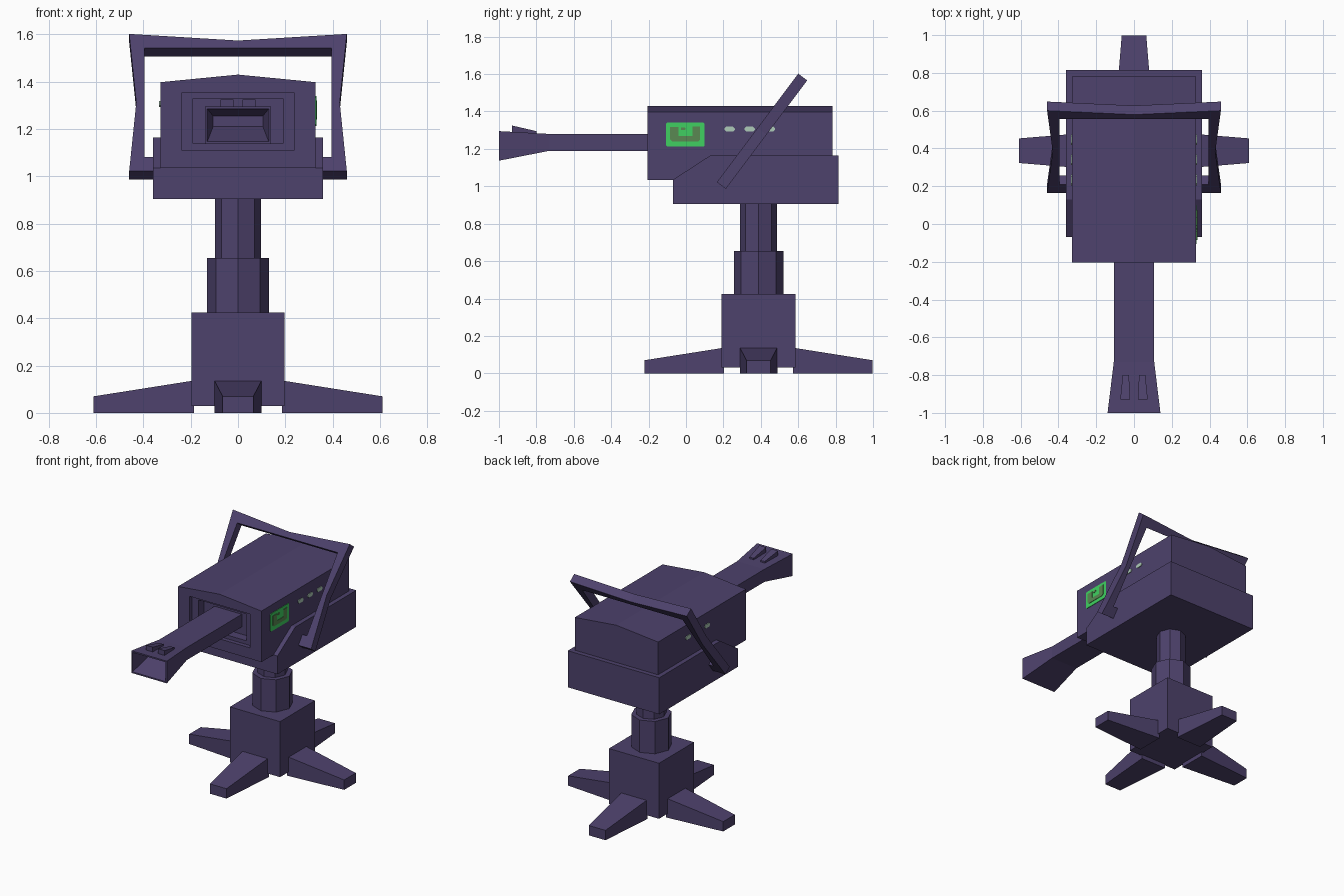
import bpy, bmesh, math
from mathutils import Vector, Matrix

cube = bpy.data.objects.get("Cube")
if cube:
    bpy.data.objects.remove(cube, do_unlink=True)


def material(name, rgb):
    m = bpy.data.materials.new(name)
    m.use_nodes = True
    m.diffuse_color = (*rgb, 1)
    m.node_tree.nodes["Principled BSDF"].inputs["Base Color"].default_value = (*rgb, 1)
    return m


PURPLE = material("dark purple", (0.075, 0.054, 0.15))
GREEN = material("screen green", (0.05, 0.63, 0.12))
OLIVE = material("screen olive", (0.10, 0.25, 0.085))
PALE = material("pale lights", (0.42, 0.60, 0.48))


def loft(name, rings, mat=PURPLE):
    """Skin a list of equal-length point rings and cap both ends."""
    bm = bmesh.new()
    loops = [[bm.verts.new(p) for p in ring] for ring in rings]
    n = len(loops[0])
    for a, b in zip(loops, loops[1:]):
        for i in range(n):
            j = (i + 1) % n
            bm.faces.new((a[i], a[j], b[j], b[i]))
    bm.faces.new(loops[0][::-1])
    bm.faces.new(loops[-1])
    bmesh.ops.recalc_face_normals(bm, faces=bm.faces[:])
    mesh = bpy.data.meshes.new(name)
    bm.to_mesh(mesh)
    bm.free()
    mesh.materials.append(mat)
    obj = bpy.data.objects.new(name, mesh)
    bpy.context.collection.objects.link(obj)
    return obj


def rect(y, w, z0, z1):
    return [(-w, y, z0), (w, y, z0), (w, y, z1), (-w, y, z1)]


def along_x(name, profile, x0, x1, mat=PURPLE):
    """Extrude a (y, z) profile between two x positions."""
    return loft(name, [[(x, y, z) for y, z in profile] for x in (x0, x1)], mat)


def octagon(name, r, z0, z1):
    ring = [(r * math.cos(k * math.pi / 4), CY + r * math.sin(k * math.pi / 4))
            for k in range(8)]
    return loft(name, [[(x, y, z) for x, y in ring] for z in (z0, z1)])


CY = 0.388  # pedestal axis

# Pedestal block and telescoping column
loft("base_block", [rect(CY - 0.197, 0.197, 0.03, 0.425),
                    rect(CY + 0.197, 0.197, 0.03, 0.425)])
octagon("lower_column", 0.132, 0.42, 0.655)
octagon("upper_column", 0.098, 0.65, 0.91)

# Four tapering feet
for k, side in enumerate(("front", "left", "back", "right")):
    foot = loft(side + "_foot", [rect(-0.185, 0.1, 0, 0.137),
                                 rect(-0.61, 0.065, 0, 0.07)])
    foot.data.transform(Matrix.Translation((0, CY, 0))
                        @ Matrix.Rotation(k * math.pi / 2, 4, "Z"))

# Cradle under the housing
along_x("cradle", [(-0.07, 0.905), (0.815, 0.905), (0.815, 1.165),
                   (0.13, 1.165), (-0.07, 1.035)], -0.36, 0.36)


# Housing with a low ridged roof and a stepped recess at the front
def roofed(y, w, z0, z1, rise=0.0):
    return [(-w, y, z0), (w, y, z0), (w, y, z1), (0, y, z1 + rise), (-w, y, z1)]


loft("housing", [roofed(0.782, 0.328, 1.035, 1.398, 0.032),
                 roofed(-0.205, 0.328, 1.035, 1.398, 0.032),
                 roofed(-0.205, 0.238, 1.112, 1.352),
                 roofed(-0.175, 0.238, 1.112, 1.352),
                 roofed(-0.175, 0.19, 1.138, 1.328),
                 roofed(-0.11, 0.19, 1.138, 1.328)])

# Barrel with a flared, hollow muzzle
loft("barrel", [rect(-0.10, 0.107, 1.19, 1.28),
                rect(-0.73, 0.107, 1.19, 1.28),
                rect(-1.0, 0.14, 1.137, 1.295),
                rect(-1.0, 0.13, 1.147, 1.285),
                rect(-0.85, 0.105, 1.21, 1.255)])

# Pair of sights on the muzzle
for s, side in ((1, "left"), (-1, "right")):
    loft(side + "_sight",
         [[(s * a, y, z0), (s * b, y, z0), (s * b, y, z1), (s * a, y, z1)]
          for y, a, b, z0, z1 in ((-0.93, 0.02, 0.073, 1.28, 1.325),
                                  (-0.80, 0.027, 0.06, 1.27, 1.295))])

# Tilted carrying handle with pinched outer edges
L = 0.725
half = [(0.36, 0.075), (0.36, 0), (0.46, 0), (0.43, L / 2), (0.46, L)]
inner = [(0.395, L - 0.075), (0.395, 0.075)]
outline = (half + [(0, L - 0.035)] + [(-x, t) for x, t in half[::-1]]
           + [(-x, t) for x, t in inner[::-1]] + inner)
low, up, back = Vector((0, 0.165, 1.022)), Vector((0, 0.6, 0.8)), Vector((0, 0.8, -0.6))
loft("handle", [[low + Vector((x, 0, 0)) + up * t + back * d for x, t in outline]
                for d in (0, 0.06)])


# Screen on the left side, with a raised symbol
def plate(name, y0, y1, z0, z1, mat, x0, x1, c=0.006):
    along_x(name, [(y0 + c, z0), (y1 - c, z0), (y1, z0 + c), (y1, z1 - c),
                   (y1 - c, z1), (y0 + c, z1), (y0, z1 - c), (y0, z0 + c)],
            x0, x1, mat)


plate("screen", -0.107, 0.1, 1.213, 1.34, GREEN, 0.325, 0.332)
along_x("screen_symbol", [(-0.085, 1.25), (-0.075, 1.24), (0.065, 1.24), (0.075, 1.25),
                          (0.075, 1.32), (0.035, 1.32), (0.035, 1.268),
                          (-0.04, 1.268), (-0.04, 1.318), (-0.085, 1.318)],
        0.327, 0.335, OLIVE)
plate("screen_dash", -0.028, -0.004, 1.3, 1.315, OLIVE, 0.327, 0.335, 0.003)

# Three indicator lights on each side
for s, side in ((1, "left"), (-1, "right")):
    for k in range(3):
        y = 0.233 + 0.107 * k
        plate(f"{side}_light_{k + 1}", y - 0.028, y + 0.028, 1.293, 1.319, PALE,
              s * 0.325, s * 0.333, 0.009)
